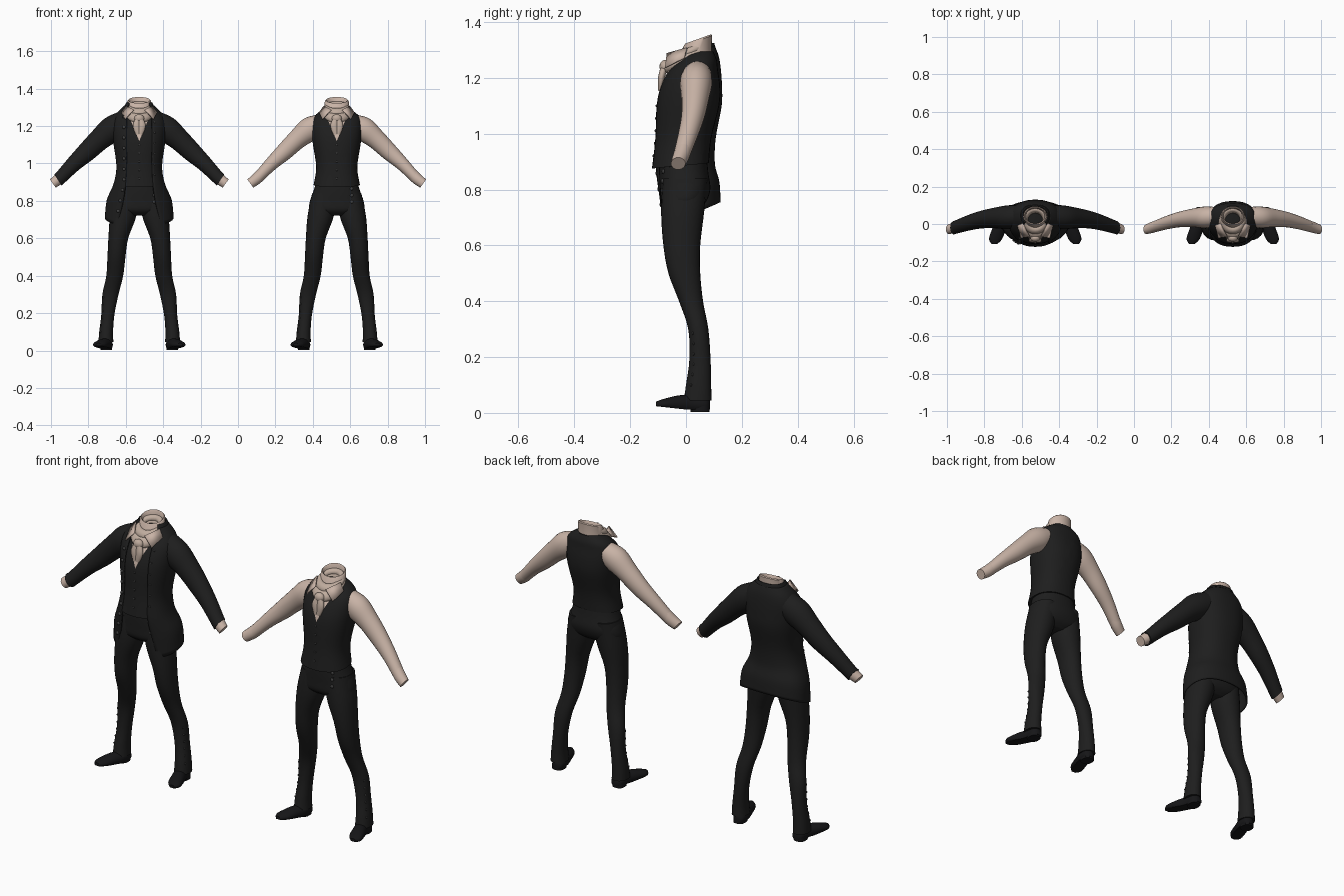
import bpy, bmesh, math
from mathutils import Vector, Matrix

if "Cube" in bpy.data.objects:
    bpy.data.objects.remove(bpy.data.objects["Cube"])


def material(name, r, g, b):
    m = bpy.data.materials.new(name)
    m.use_nodes = True
    m.diffuse_color = (r, g, b, 1)
    m.node_tree.nodes["Principled BSDF"].inputs["Base Color"].default_value = (r, g, b, 1)
    return m


CLOTH = material("black cloth", .013, .013, .013)
LEATHER = material("black leather", .008, .008, .009)
LINEN = material("cream linen", .58, .45, .38)
SCARF = material("cream scarf", .52, .41, .34)
BUTTON = material("dull button", .05, .05, .05)
made = []


def add(name, bm, mats, cx, thick=0):
    bmesh.ops.recalc_face_normals(bm, faces=bm.faces)
    me = bpy.data.meshes.new(name)
    bm.to_mesh(me)
    bm.free()
    for m in mats:
        me.materials.append(m)
    ob = bpy.data.objects.new(name, me)
    ob.location.x = cx
    bpy.context.collection.objects.link(ob)
    if thick:
        mod = ob.modifiers.new("thickness", "SOLIDIFY")
        mod.thickness = thick
    made.append(ob)
    return ob


def smooth_rows(rows, steps=4):
    # Catmull-Rom interpolation between key sections
    out = []
    for i in range(len(rows) - 1):
        quad = [rows[max(i - 1, 0)], rows[i], rows[i + 1], rows[min(i + 2, len(rows) - 1)]]
        for k in range(steps):
            t = k / steps
            out.append([b + .5 * t * (c - a + t * (2*a - 5*b + 4*c - d + t * (3*(b - c) + d - a)))
                        for a, b, c, d in zip(*quad)])
    return out + [list(rows[-1])]


def power(v, n):
    return math.copysign(abs(v) ** (2 / n), v)


def skin(rings, closed=True, caps=(True, True)):
    bm = bmesh.new()
    loops = [[bm.verts.new(p) for p in ring] for ring in rings]
    n = len(loops[0])
    for a, b in zip(loops, loops[1:]):
        for i in range(n if closed else n - 1):
            j = (i + 1) % n
            bm.faces.new((a[i], a[j], b[j], b[i]))
    for cap, loop in zip(caps, (loops[0], loops[-1])):
        if cap:
            bm.faces.new(loop)
    return bm


def column(rows, n=2.3, seg=32, hem=None, caps=(True, True)):
    # horizontal sections: z, centre x, centre y, half width, half depth, front opening
    rings = []
    for z, x, y, rx, ry, gap in smooth_rows(rows):
        a0 = math.asin(min(1, (max(gap, 0) / rx) ** (n / 2)))
        ring = []
        for i in range(seg):
            a = a0 + (2*math.pi - 2*a0) * i / (seg - 1 if gap > 0 else seg)
            ring.append((x + rx * power(math.sin(a), n), y - ry * power(math.cos(a), n),
                         z + (hem(a, z) if hem else 0)))
        rings.append(ring)
    return skin(rings, rows[0][5] <= 0, caps)


def tube(rows, side=1, caps=(True, True), seg=20):
    # sections square to a path in x-z: x, y, z, radius in plane, radius in y
    rows = smooth_rows(rows)
    rings = []
    for i, (x, y, z, r, ry) in enumerate(rows):
        p, q = rows[max(i - 1, 0)], rows[min(i + 1, len(rows) - 1)]
        t = Vector((q[0] - p[0], 0, q[2] - p[2])).normalized()
        ring = []
        for k in range(seg):
            a = 2 * math.pi * k / seg
            c, s = math.cos(a) * r, math.sin(a) * ry
            ring.append((side * (x - t.z * c), y + s, z + t.x * c))
        rings.append(ring)
    return skin(rings, True, caps)


def front_y(rows, x, z, n=2.3):
    r = min(smooth_rows(rows, 8), key=lambda q: abs(q[0] - z))
    return r[2] - r[4] * (1 - min(1, abs(x - r[1]) / r[3]) ** n) ** (1 / n)


def buttons(name, places, cx, r=.007):
    bm = bmesh.new()
    for p in places:
        bmesh.ops.create_uvsphere(bm, u_segments=10, v_segments=6, radius=r,
                                  matrix=Matrix.Translation(p) @ Matrix.Diagonal((1, .6, 1, 1)))
    add(name, bm, [BUTTON], cx)


def wrap(name, cx, y, z, rx, ry, minor, tilt):
    # one turn of the neck scarf, lower at the front
    rings = []
    for i in range(28):
        a = 2 * math.pi * i / 28
        m = minor * (1 - .2 * math.cos(a))
        ring = []
        for k in range(10):
            b = 2 * math.pi * k / 10
            px, py = ((q + m * math.cos(b)) * f for q, f in ((rx, math.sin(a)), (ry, math.cos(a))))
            ring.append((px, y + py, z + tilt * py + m * math.sin(b)))
        rings.append(ring)
    add(name, skin(rings + rings[:1], True, (False, False)), [SCARF], cx)


TORSO = [(.875, 0, -.02, .124, .102, 0), (.98, 0, -.01, .11, .1, 0), (1.1, 0, .007, .127, .112, 0),
         (1.17, 0, .016, .134, .106, 0), (1.23, 0, .027, .13, .087, 0), (1.265, 0, .042, .108, .068, 0),
         (1.295, 0, .047, .062, .05, 0)]
HIPS = [(.92, 0, -.01, .106, .084, 0), (.86, 0, -.008, .122, .088, 0), (.8, 0, -.003, .143, .09, 0),
        (.75, 0, -.01, .145, .078, 0), (.722, 0, -.012, .09, .045, 0)]
LEG = [(.84, .07, -.003, .062, .08, 0), (.72, .086, -.012, .07, .077, 0), (.6, .112, -.015, .053, .066, 0),
       (.5, .122, -.006, .048, .057, 0), (.4, .131, .018, .045, .043, 0), (.3, .154, .044, .043, .036, 0),
       (.19, .168, .05, .035, .038, 0), (.1, .177, .045, .037, .045, 0), (.045, .178, .042, .04, .05, 0)]
ARM = [(.09, .04, 1.215, .05, .05), (.145, .036, 1.183, .064, .058), (.21, .033, 1.13, .053, .05),
       (.28, .025, 1.063, .046, .042), (.35, .008, .998, .036, .036), (.42, -.015, .925, .029, .03)]
COAT = [(.665, 0, .012, .184, .112, .118), (.78, 0, .006, .174, .114, .09), (.88, 0, -.008, .14, .112, .075),
        (.98, 0, -.004, .122, .11, .07), (1.1, 0, .009, .137, .119, .07), (1.17, 0, .016, .143, .113, .07),
        (1.23, 0, .028, .14, .097, .068), (1.275, 0, .042, .115, .076, .066), (1.31, 0, .045, .079, .06, .06)]


def coat_hem(a, z):
    return max(0, (.9 - z) / .235) * .09 * (1 - math.cos(a)) / 2


def vest_hem(a, z):
    return max(0, (.95 - z) / .075) * .02 * (1 - math.cos(a)) / 2


def waistcoat(cx):
    bm = column(TORSO, hem=vest_hem)
    for s in (1, -1):
        bmesh.ops.bisect_plane(bm, geom=bm.verts[:] + bm.edges[:] + bm.faces[:],
                               plane_co=(0, 0, 1.12), plane_no=(s, 0, -.42))
    for f in bm.faces:
        c = f.calc_center_median()
        f.material_index = int(c.y < .02 and abs(c.x) < .42 * (c.z - 1.12) and c.z < 1.29)
    add("waistcoat", bm, [CLOTH, LINEN], cx)
    buttons("waistcoat_buttons", [(0, front_y(TORSO, 0, z) - .001, z) for z in (1.1, 1.055, 1.01, .965, .92)], cx, .005)


def neckwear(cx):
    # open neckband: outer wall up, rolled over, inner wall down
    rings = []
    for z, y, rx, ry in ((1.24, .025, .074, .07), (1.29, .032, .066, .06), (1.333, .043, .064, .051),
                         (1.339, .043, .058, .046), (1.33, .043, .051, .04), (1.27, .04, .05, .04)):
        rings.append([(rx * math.sin(a), y - ry * math.cos(a), z - .36 * ry * math.cos(a))
                      for a in (2 * math.pi * i / 28 for i in range(28))])
    add("neckband", skin(rings, True, (False, False)), [LINEN], cx)
    wrap("scarf_upper_turn", cx, .02, 1.297, .055, .055, .016, .4)
    wrap("scarf_lower_turn", cx, .008, 1.272, .058, .066, .02, .45)
    bm = bmesh.new()
    bmesh.ops.create_uvsphere(bm, u_segments=16, v_segments=10, radius=1,
                              matrix=Matrix.Translation((0, -.075, 1.24)) @ Matrix.Diagonal((.027, .02, .024, 1)))
    add("scarf_knot", bm, [SCARF], cx)
    for s in (1, -1):
        add("scarf_end", tube([(.006, -.078, 1.235, .016, .014), (.014, -.088, 1.2, .02, .012),
                               (.006, -.092, 1.155, .012, .008)], s), [SCARF], cx)
        # pointed shirt collar
        bm = bmesh.new()
        bm.faces.new([bm.verts.new((s * x, y, z)) for x, y, z in
                      ((.028, -.066, 1.285), (.066, .005, 1.305), (.092, -.005, 1.27), (.074, -.072, 1.235))])
        add("shirt_collar_point", bm, [LINEN], cx, .006)


def lower_body(cx):
    add("trouser_seat", column(HIPS), [CLOTH], cx)
    buttons("trouser_fall_buttons", [(.08, front_y(HIPS, .08, z) - .003, z) for z in (.865, .83, .795)], cx, .009)
    for s in (1, -1):
        rows = [(z, s * x, y, rx, ry, g) for z, x, y, rx, ry, g in LEG]
        add("trouser_leg", column(rows, 2.1, 24), [CLOTH], cx)
        places = []
        for i in range(6):
            z = .1 + .037 * i
            r = min(smooth_rows(rows, 8), key=lambda q: abs(q[0] - z))
            places.append((r[1] + s * r[3] * .8, r[2] - r[4] * .6, z))
        buttons("gaiter_buttons", places, cx, .0055)
        # shoe: upright sections from heel to toe, flattened underneath
        rings = []
        for y, x, w, top in smooth_rows([(.086, .172, .012, .045), (.07, .173, .03, .06), (.02, .178, .035, .065),
                                         (-.03, .195, .037, .062), (-.08, .212, .035, .05), (-.108, .218, .014, .04)]):
            low = .012 + .012 * max(0, -y / .108)
            rings.append([(s * (x + w * math.cos(a)), y, max(low, low + (top - low) * (.35 + .65 * math.sin(a))))
                          for a in (2 * math.pi * k / 20 for k in range(20))])
        add("shoe", skin(rings), [LEATHER], cx)
        heel = [(z, s * .176, .05, .03, .034, 0) for z in (.004, .025)]
        add("shoe_heel", column(heel, 2.6, 20), [LEATHER], cx)


def sleeves(cx, coat):
    for s in (1, -1):
        cuff = [(.405, -.01, .941, .031, .03), (.43, -.018, .917, .03, .03), (.462, -.028, .893, .027, .026)]
        add("shirt_cuff", tube(cuff, s), [LINEN], cx)
        if coat:
            rows = [(x, y, z, r + .006, ry + .006) for x, y, z, r, ry in ARM]
            rows[0] = (.07, .042, 1.225, .062, .06)
            add("coat_sleeve", tube(rows + [(.435, -.02, .912, .036, .036)], s), [CLOTH], cx)
        else:
            add("shirt_sleeve", tube(ARM, s), [LINEN], cx)


def tailcoat(cx):
    add("coat_body", column(COAT, seg=48, hem=coat_hem, caps=(False, False)), [CLOTH], cx, .008)
    collar = [(1.27, 0, .036, .1, .078, .07), (1.3, 0, .042, .083, .066, .062), (1.325, 0, .046, .07, .055, .055)]
    add("coat_collar", column(collar, caps=(False, False)), [CLOTH], cx, .008)
    for s in (1, -1):
        zs = [1.25 - .056 * i for i in range(10)] if s < 0 else [1.22 - .056 * i for i in range(6)]
        places = []
        for z in zs:
            x = .082 + max(0, .9 - z) * .2
            places.append((s * x, front_y(COAT, x, z) - .003, z))
        buttons("coat_buttons", places, cx, .009 if s < 0 else .005)


for cx, coat in ((-.528, True), (.528, False)):
    lower_body(cx)
    waistcoat(cx)
    neckwear(cx)
    sleeves(cx, coat)
    if coat:
        tailcoat(cx)

bpy.ops.object.select_all(action="DESELECT")
for ob in made:
    ob.select_set(True)
bpy.context.view_layer.objects.active = made[0]
bpy.ops.object.shade_smooth_by_angle(angle=math.radians(50))
